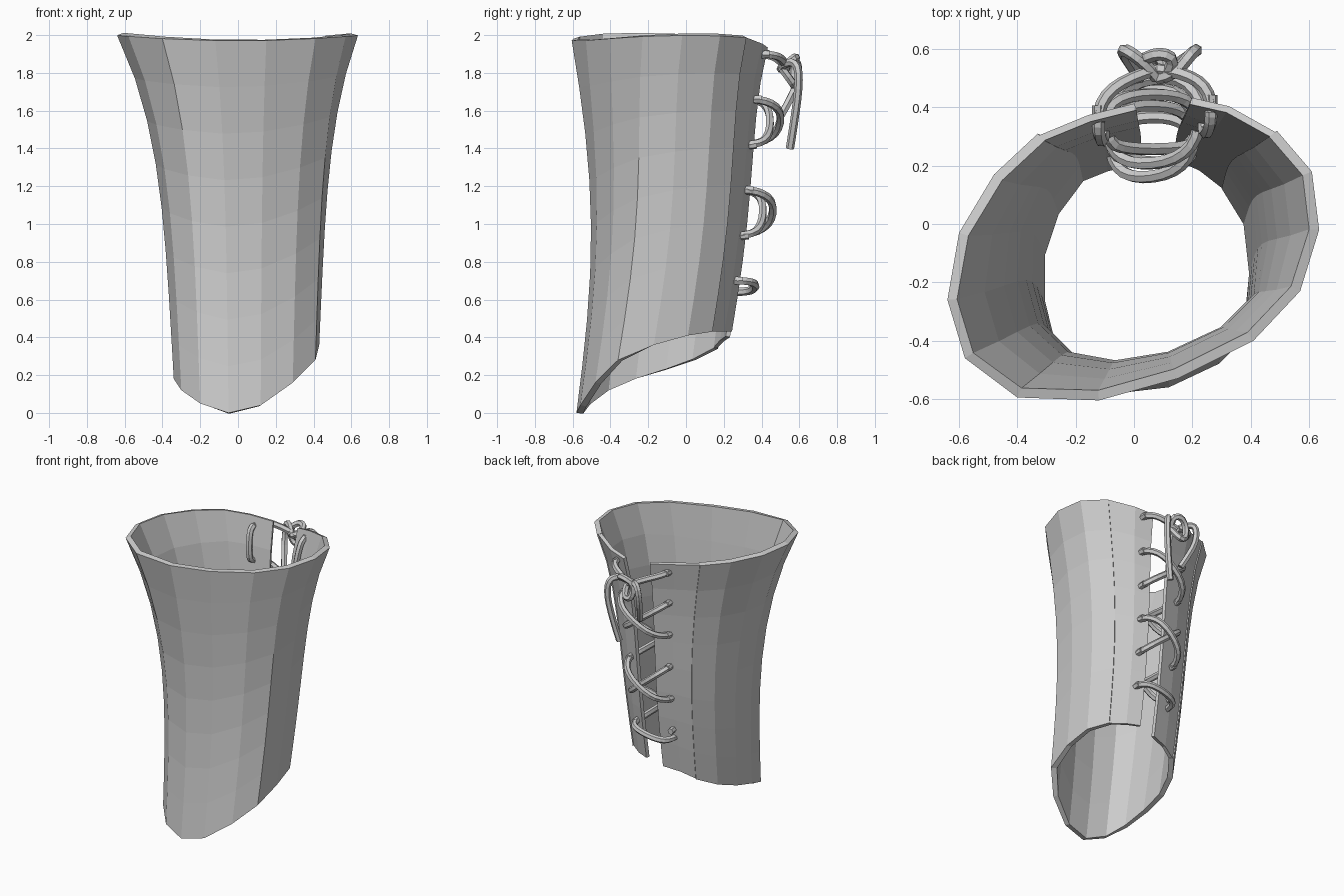
import bpy
from math import sin, pi, floor
from mathutils import Vector

if "Cube" in bpy.data.objects:
    bpy.data.objects.remove(bpy.data.objects["Cube"], do_unlink=True)

# Matching foot (x, y, z) and rim (x, y) points, running round the open cuff
FOOT = [(.15, .25, .43), (.24, .21, .43), (.33, .14, .43), (.41, .01, .41),
        (.43, -.17, .36), (.41, -.36, .28), (.29, -.48, .16), (.12, -.56, .04),
        (-.05, -.58, 0), (-.2, -.54, .05), (-.3, -.43, .12), (-.34, -.27, .18),
        (-.34, -.1, .23), (-.29, .05, .28), (-.2, .17, .34), (-.1, .21, .38),
        (.02, .24, .4)]
RIM = [(.2, .44), (.33, .41), (.49, .32), (.61, .18), (.635, -.02), (.57, -.23),
       (.41, -.4), (.15, -.53), (-.12, -.605), (-.4, -.595), (-.58, -.46),
       (-.64, -.26), (-.6, -.03), (-.48, .17), (-.33, .31), (-.16, .38), (0, .42)]
LEVELS = 8


def column_point(i, s):
    """Point on one column; s runs from the foot to the flared rim."""
    foot = Vector(FOOT[i])
    x, y = RIM[i]
    rim = Vector((x, y, 1.97 + .07 * x * x - max(0, y - .36) * .5))
    flare = .35 * s + .65 * s ** 4
    p = foot.lerp(rim, flare)
    p.y += (.065 - .03 * p.y) * sin(pi * s)
    p.z = foot.z + (rim.z - foot.z) * s
    return p


def surface(c, s):
    """Point on the cuff at a fractional column."""
    i = min(floor(c), len(FOOT) - 2)
    return column_point(i, s).lerp(column_point(i + 1, s), c - i)


def sheet(name, columns, thickness, offset):
    n = LEVELS + 1
    verts = [surface(c, k / LEVELS) for c in columns for k in range(n)]
    faces = [(a * n + k, a * n + k + 1, (a + 1) * n + k + 1, (a + 1) * n + k)
             for a in range(len(columns) - 1) for k in range(LEVELS)]
    mesh = bpy.data.meshes.new(name)
    mesh.from_pydata(verts, [], faces)
    obj = bpy.data.objects.new(name, mesh)
    bpy.context.collection.objects.link(obj)
    solid = obj.modifiers.new("thickness", "SOLIDIFY")
    solid.thickness = thickness
    solid.offset = offset
    solid.use_even_offset = True


# Cuff body and the two thinner, slightly inset lacing flaps
sheet("cuff_body", list(range(2, 15)), .035, -1)
sheet("left_flap", [0, 1, 2, 2.15], .024, -1.6)
sheet("right_flap", [13.85, 14, 15, 16], .024, -1.6)


def cord(name, points):
    curve = bpy.data.curves.new(name, "CURVE")
    curve.dimensions = "3D"
    curve.bevel_depth = .022
    curve.bevel_resolution = 1
    curve.use_fill_caps = True
    spline = curve.splines.new("NURBS")
    spline.points.add(len(points) - 1)
    for point, co in zip(spline.points, points):
        point.co = (*co, 1)
    spline.order_u = 3
    spline.use_endpoint_u = True
    spline.resolution_u = 3
    spline.use_smooth = False
    obj = bpy.data.objects.new(name, curve)
    bpy.context.collection.objects.link(obj)


def eyelet(side, row):
    """Lace hole: side 1 is left, -1 is right; rows count up from the foot."""
    c = .55 if side > 0 else 15.2
    z = .7 + .24 * row
    low, high = surface(c, 0).z, surface(c, 1).z
    return surface(c, (z - low) / (high - low))


def strand(name, a, b, bulge):
    """Cord between two eyelets, bowed outward (+) or inward (-)."""
    hole = Vector((0, .03 if bulge > 0 else -.03, 0))
    bow = Vector((0, bulge, 0))
    cord(name, [a - hole, a + hole * 1.6, a.lerp(b, .25) + bow,
                a.lerp(b, .75) + bow, b + hole * 1.6, b - hole])


SIDES = ((1, "left"), (-1, "right"))

# Lacing: one strand at the foot, then crosses alternating inside and outside
strand("bottom_lace", eyelet(1, 0), eyelet(-1, 0) - Vector((0, 0, .06)), .1)
for row, where in enumerate(("inner", "outer", "inner", "outer")):
    sign = 1 if where == "outer" else -1
    for side, label in SIDES:
        bulge = .125 - .025 * side - (.03 if sign < 0 else 0)
        strand(f"{where}_{label}_lace_{row}", eyelet(side, row),
               eyelet(-side, row + 1), sign * bulge)

# Upright strands inside the flaps, and the two ends meeting at the knot
KNOT = Vector((.08, .53, 1.82))
HOLE = Vector((0, .03, 0))
for side, label in SIDES:
    top = eyelet(side, 5)
    strand(f"inner_{label}_upright_lace", eyelet(side, 4), top, -.07)
    cord(f"{label}_knot_lace", [top - HOLE, top + HOLE * 1.5,
                                top.lerp(KNOT, .5) + Vector((0, .05, .01)), KNOT])


def knot_cord(name, offsets):
    cord(name, [KNOT + Vector(d) for d in offsets])


# Hanging tails and the small loop of the bow
knot_cord("left_tail", [(0, -.03, 0), (.06, -.02, .03), (.12, .06, .04),
                        (.14, .07, -.08), (.1, .04, -.3), (.07, .02, -.42)])
knot_cord("right_tail", [(0, -.03, 0), (-.04, .02, .03), (-.11, .07, .04),
                         (-.12, .06, -.08), (-.08, 0, -.2), (-.06, -.03, -.25)])
knot_cord("bow_loop", [(.02, -.03, 0), (.07, .03, .05), (.01, .06, .07),
                       (-.06, .03, .02), (-.04, .04, -.09), (.03, .04, -.08),
                       (.03, -.02, 0)])
